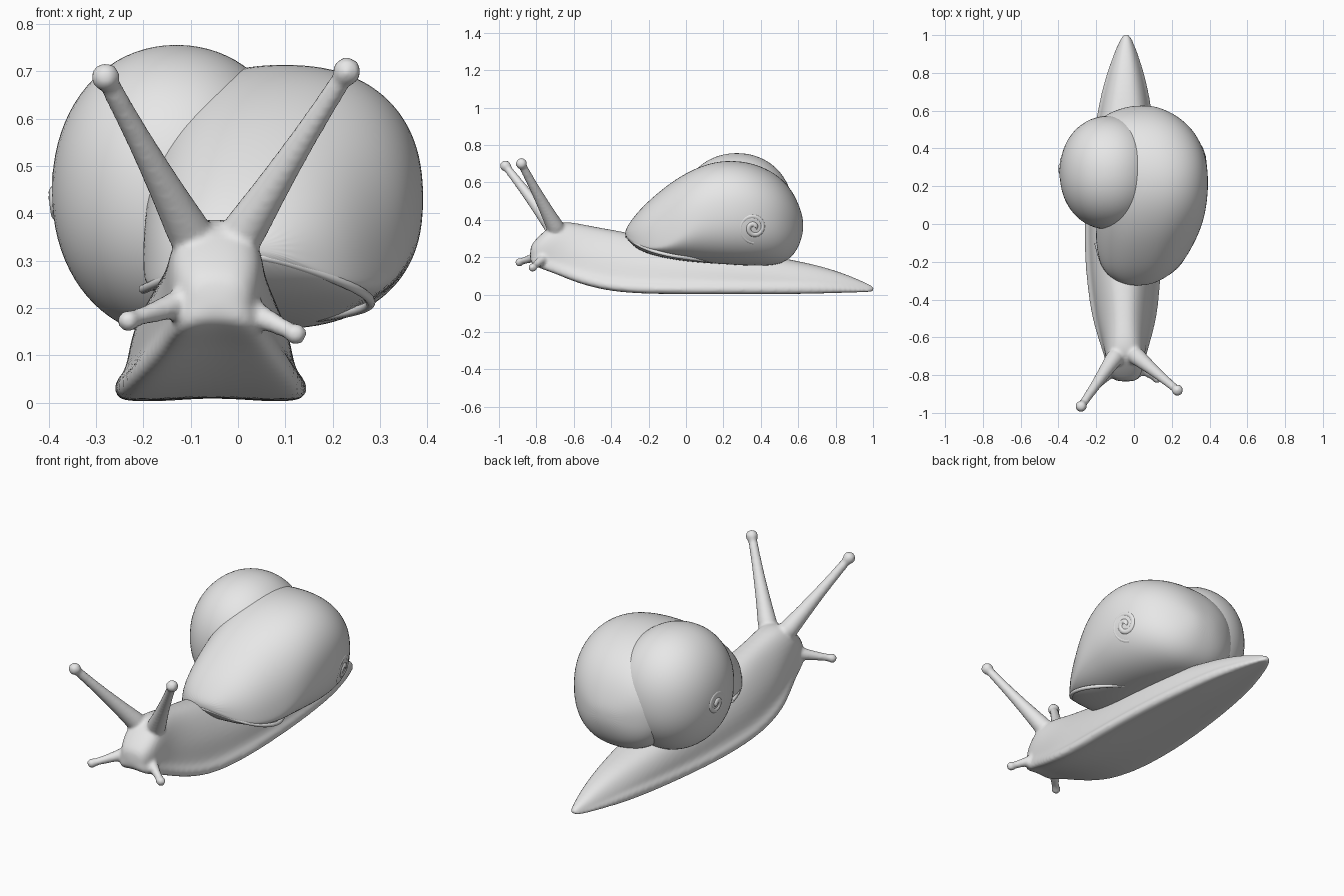
import bpy, bmesh
from math import cos, sin, pi, copysign
from mathutils import Vector, Matrix
from mathutils.bvhtree import BVHTree

cube = bpy.data.objects.get("Cube")
if cube:
    bpy.data.objects.remove(cube)

grey = bpy.data.materials.new("plain_grey")
grey.use_nodes = True
grey.diffuse_color = (0.8, 0.8, 0.8, 1)
grey.node_tree.nodes["Principled BSDF"].inputs["Base Color"].default_value = (0.8, 0.8, 0.8, 1)


def loft(bm, rings):
    """Skin a list of equal-length closed rings and cap both ends."""
    loops = [[bm.verts.new(p) for p in ring] for ring in rings]
    for a, b in zip(loops, loops[1:]):
        for i in range(len(a)):
            j = (i + 1) % len(a)
            bm.faces.new((a[i], a[j], b[j], b[i]))
    bm.faces.new(loops[0][::-1])
    bm.faces.new(loops[-1])


def finish(name, bm, levels):
    bmesh.ops.recalc_face_normals(bm, faces=bm.faces)
    for f in bm.faces:
        f.smooth = True
    mesh = bpy.data.meshes.new(name)
    bm.to_mesh(mesh)
    bm.free()
    mesh.materials.append(grey)
    obj = bpy.data.objects.new(name, mesh)
    bpy.context.collection.objects.link(obj)
    sub = obj.modifiers.new("Subdivision", 'SUBSURF')
    sub.levels = sub.render_levels = levels
    return obj


def tube(name, points, radii):
    """Round smooth strand through the points."""
    curve = bpy.data.curves.new(name, 'CURVE')
    curve.dimensions = '3D'
    curve.bevel_depth = 1
    curve.bevel_resolution = 3
    curve.resolution_u = 6
    curve.use_fill_caps = True
    spline = curve.splines.new('NURBS')
    spline.points.add(len(points) - 1)
    spline.use_endpoint_u = True
    for point, co, r in zip(spline.points, points, radii):
        point.co = (*co, 1)
        point.radius = r
    curve.materials.append(grey)
    obj = bpy.data.objects.new(name, curve)
    bpy.context.collection.objects.link(obj)


# Body: sections from the muzzle to the tail, with a flange along the foot
def body_section(y, w, s, u, t):
    mid = -0.061 + 0.02 * abs(y)
    h = t - s
    lip = min(0.05, h * 0.3)
    half = [(w * 0.5, s + lip * 0.1), (w * 0.93, s), (w * 1.02, s + lip * 0.4),
            (w * 0.99, s + lip), (w * 0.8 + u * 0.14, s + lip + h * 0.05),
            (w * 0.65 + u * 0.35, s + h * 0.5), (w * 0.2 + u * 0.8, s + h * 0.8),
            (u * 0.65, s + h * 0.97)]
    outline = [(0, s + lip * 0.2)] + half + [(0, t)] + [(-x, z) for x, z in reversed(half)]
    return [(mid + x, y, z) for x, z in outline]


# y, foot half width, sole height, back half width, back height
body_rows = [
    (-0.835, 0.05, 0.175, 0.045, 0.255), (-0.81, 0.082, 0.15, 0.072, 0.29),
    (-0.76, 0.098, 0.13, 0.094, 0.34), (-0.70, 0.11, 0.11, 0.097, 0.39),
    (-0.62, 0.135, 0.075, 0.08, 0.393), (-0.5, 0.17, 0.035, 0.075, 0.367),
    (-0.35, 0.19, 0.008, 0.085, 0.342), (-0.15, 0.205, 0, 0.1, 0.30),
    (0.1, 0.2, 0, 0.12, 0.27), (0.35, 0.178, 0, 0.12, 0.23),
    (0.55, 0.15, 0, 0.095, 0.19), (0.7, 0.125, 0.003, 0.07, 0.16),
    (0.85, 0.083, 0.008, 0.045, 0.113), (0.95, 0.045, 0.012, 0.025, 0.068),
    (1.01, 0.015, 0.015, 0.01, 0.042)]
bm = bmesh.new()
loft(bm, [body_section(*row) for row in body_rows])


# Tentacles: tapered stalks with a ball at the tip
def tentacle(base, tip, thick, thin, ball):
    base, tip = Vector(base), Vector(tip)
    turn = (tip - base).to_track_quat('Z', 'Y')
    rings = []
    for k in range(9):
        f = k / 8
        r = thin + (thick - thin) * (1 - f) ** 1.8
        centre = base.lerp(tip, f)
        rings.append([centre + turn @ Vector((r * cos(a * pi / 6), r * sin(a * pi / 6), 0))
                      for a in range(12)])
    loft(bm, rings)
    bmesh.ops.create_icosphere(bm, subdivisions=3, radius=ball, matrix=Matrix.Translation(tip))


tentacle((-0.09, -0.69, 0.335), (-0.28, -0.965, 0.688), 0.053, 0.023, 0.031)
tentacle((-0.005, -0.685, 0.335), (0.23, -0.88, 0.70), 0.053, 0.023, 0.031)
tentacle((-0.09, -0.75, 0.22), (-0.232, -0.89, 0.173), 0.042, 0.019, 0.024)
tentacle((-0.01, -0.74, 0.21), (0.122, -0.82, 0.145), 0.042, 0.019, 0.024)

body = finish("body", bm, 2)
remesh = body.modifiers.new("Blend", 'REMESH')
remesh.mode = 'VOXEL'
remesh.voxel_size = 0.009
remesh.use_smooth_shade = True
smooth = body.modifiers.new("Soften", 'SMOOTH')
smooth.factor = 0.5
smooth.iterations = 6


# Large whorl: sections that turn from a low dome at the opening to a full round
def rounded(v, power):
    return copysign(abs(v) ** power, v)


def whorl_section(y, left, right, low, mid, high):
    cx, rx = (left + right) / 2, (right - left) / 2
    ring = []
    for i in range(32):
        a = i * pi / 16
        rz = high - mid if sin(a) > 0 else mid - low
        ring.append((cx + rx * rounded(cos(a), 0.86), y, mid + rz * rounded(sin(a), 0.86)))
    return ring


# y, left, right, bottom, widest height, top
whorl_rows = [
    (-0.327, -0.04, 0.08, 0.31, 0.325, 0.345), (-0.285, -0.13, 0.17, 0.26, 0.282, 0.41),
    (-0.22, -0.18, 0.252, 0.22, 0.25, 0.485), (-0.1, -0.205, 0.322, 0.192, 0.262, 0.588),
    (0, -0.2, 0.365, 0.177, 0.345, 0.652), (0.1, -0.19, 0.386, 0.168, 0.41, 0.697),
    (0.2, -0.19, 0.395, 0.162, 0.43, 0.718), (0.3, -0.21, 0.391, 0.155, 0.44, 0.715),
    (0.4, -0.24, 0.37, 0.152, 0.425, 0.69), (0.5, -0.23, 0.315, 0.158, 0.405, 0.635),
    (0.57, -0.17, 0.235, 0.2, 0.385, 0.555), (0.61, -0.08, 0.155, 0.27, 0.375, 0.465),
    (0.627, 0, 0.09, 0.34, 0.37, 0.40)]
bm = bmesh.new()
loft(bm, [whorl_section(*row) for row in whorl_rows])
large_whorl = finish("large_whorl", bm, 2)

# Small whorl bulging out of the other side, slightly fuller than an ellipsoid
bm = bmesh.new()
bmesh.ops.create_uvsphere(bm, u_segments=32, v_segments=20, radius=1)
for v in bm.verts:
    x, y, z = (rounded(c, 0.95) for c in v.co)
    v.co = (-0.13 + 0.266 * x, 0.272 + 0.304 * y, 0.447 + 0.31 * z)
small_whorl = finish("small_whorl", bm, 1)

# Lip around the shell opening
lip = [(-0.2, -0.1, 0.24), (-0.175, -0.215, 0.25), (-0.12, -0.285, 0.282), (0.01, -0.329, 0.325),
       (0.155, -0.285, 0.282), (0.245, -0.215, 0.245), (0.292, -0.12, 0.215), (0.275, 0, 0.195),
       (0.17, 0.13, 0.18)]
tube("shell_lip", lip, [0.01] * len(lip))


# Spiral ridges sunk into the two shell faces
def spiral(name, shell, side, cy, cz, size):
    tree = BVHTree.FromObject(shell, bpy.context.evaluated_depsgraph_get())
    points, radii = [], []
    for i in range(49):
        f = i / 48
        a, r = f * 3.5 * pi, size * (0.06 + 0.94 * f)
        start = Vector((side, cy + r * cos(a), cz + r * sin(a)))
        hit = tree.ray_cast(start, Vector((-side, 0, 0)))[0]
        if hit:
            points.append(hit - Vector((side * 0.014 * (0.6 + 0.4 * f), 0, 0)))
            radii.append(0.018 - 0.004 * f)
    tube(name, points, radii)


bpy.context.view_layer.update()
spiral("large_whorl_spiral", large_whorl, 1, 0.36, 0.36, 0.08)
spiral("small_whorl_spiral", small_whorl, -1, 0.3, 0.43, 0.07)
